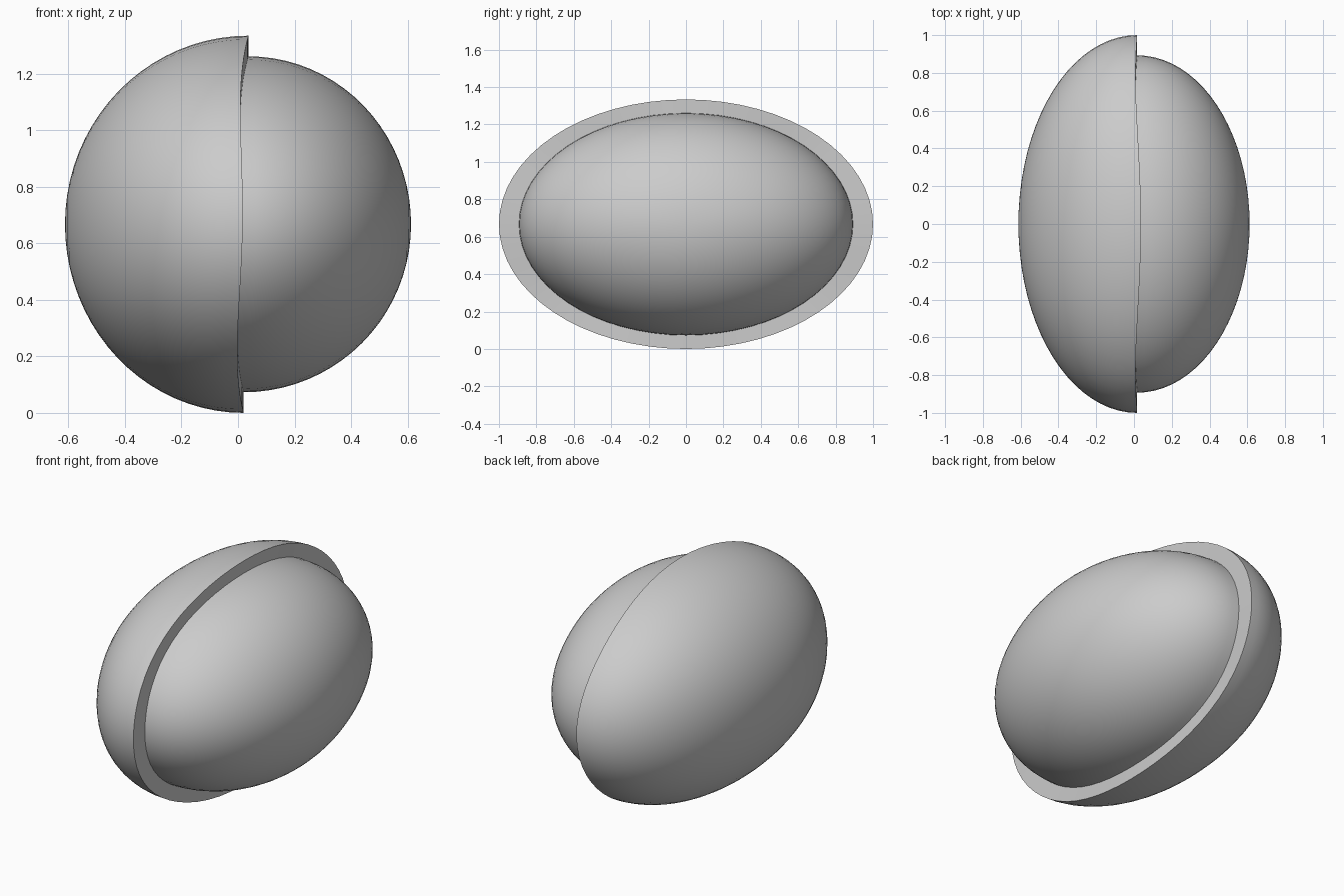
import bpy, bmesh
from math import sin, cos, pi, radians

cube = bpy.data.objects.get("Cube")
if cube:
    bpy.data.objects.remove(cube, do_unlink=True)

grey = bpy.data.materials.new("plain grey")
grey.use_nodes = True
GREY = (0.6, 0.6, 0.6, 1)
grey.diffuse_color = GREY
grey.node_tree.nodes["Principled BSDF"].inputs["Base Color"].default_value = GREY

SEGMENTS, RINGS = 64, 20
CENTRE_Z = 0.667


def rim_x(a):
    """Gently warped plane where the two halves meet."""
    return 0.013 + 0.0085 * sin(a) - 0.006 * cos(2 * a) + 0.0095 * cos(4 * a)


def half_ellipsoid(name, tip_x, ry, rz, lip=None):
    bm = bmesh.new()

    def ring(t, sy, sz):
        verts = []
        for i in range(SEGMENTS):
            a = 2 * pi * i / SEGMENTS
            x = rim_x(a) * (1 - sin(t)) + tip_x * sin(t)
            verts.append(bm.verts.new((x, sy * cos(t) * cos(a),
                                       CENTRE_Z + sz * cos(t) * sin(a))))
        return verts

    # Dome from the rim to its tip, with an optional flat lip first
    rings = [ring(0, *lip)] if lip else []
    rings += [ring(pi / 2 * k / RINGS, ry, rz) for k in range(RINGS)]
    for low, high in zip(rings, rings[1:]):
        for i in range(SEGMENTS):
            j = (i + 1) % SEGMENTS
            bm.faces.new((low[i], low[j], high[j], high[i]))
    tip = bm.verts.new((tip_x, 0, CENTRE_Z))
    for i in range(SEGMENTS):
        bm.faces.new((rings[-1][i], rings[-1][(i + 1) % SEGMENTS], tip))
    bmesh.ops.recalc_face_normals(bm, faces=bm.faces)
    # Open shells: make the tip face outward
    bm.normal_update()
    if sum(f.normal.x for f in tip.link_faces) * tip_x < 0:
        bmesh.ops.reverse_faces(bm, faces=bm.faces)
    mesh = bpy.data.meshes.new(name)
    bm.to_mesh(mesh)
    bm.free()
    mesh.materials.append(grey)
    obj = bpy.data.objects.new(name, mesh)
    bpy.context.collection.objects.link(obj)
    bpy.ops.object.select_all(action='DESELECT')
    obj.select_set(True)
    bpy.context.view_layer.objects.active = obj
    bpy.ops.object.shade_smooth_by_angle(angle=radians(35))
    return obj


# Larger half with its flat rim, and the smaller half seated on it
half_ellipsoid("large_half", -0.612, 1.0, 0.667, lip=(0.893, 0.594))
half_ellipsoid("small_half", 0.612, 0.893, 0.594)
